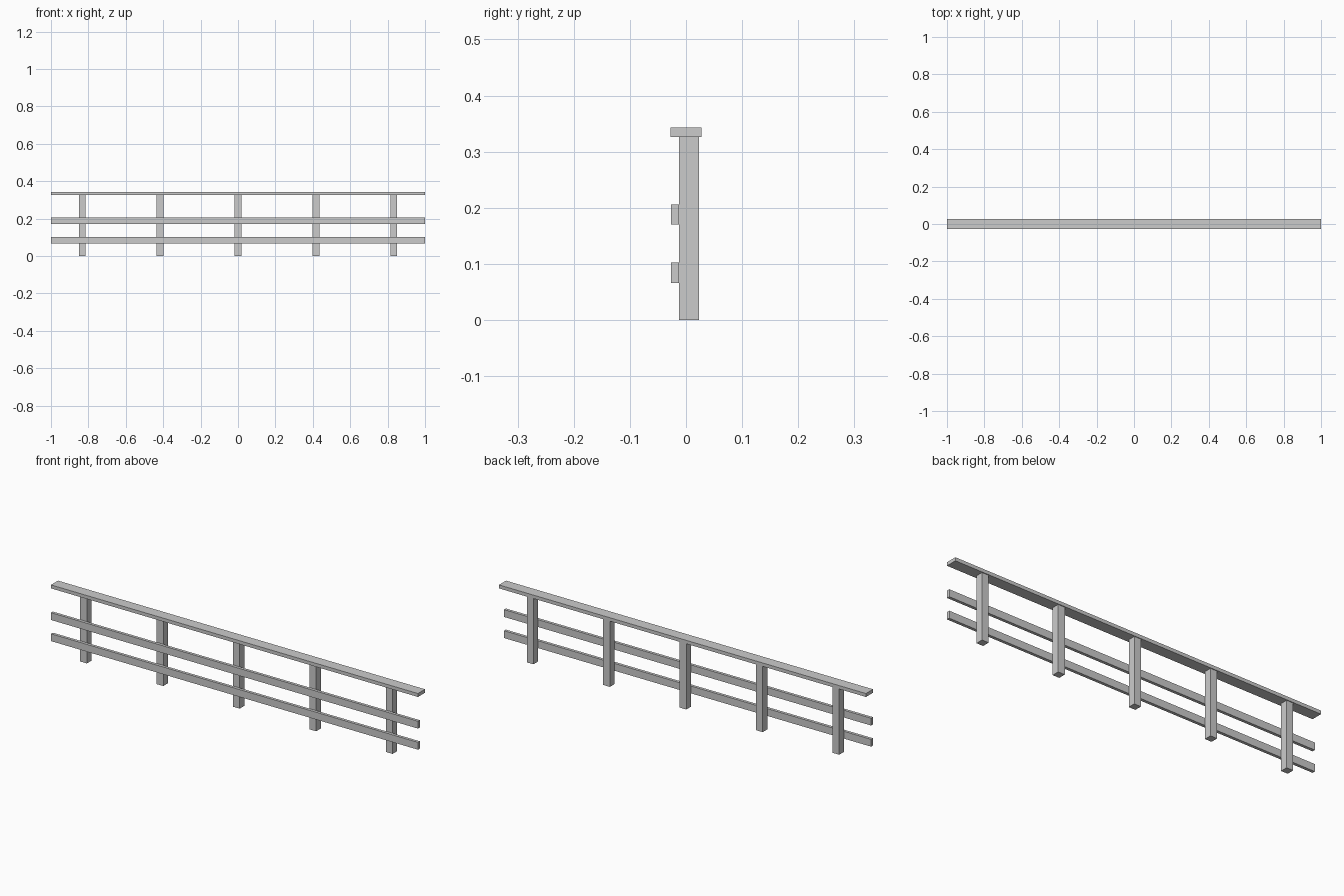
import bpy

if "Cube" in bpy.data.objects:
    bpy.data.objects.remove(bpy.data.objects["Cube"])


def box(name, x, y, z):
    """Axis-aligned box from (min, max) ranges."""
    spans = (x, y, z)
    bpy.ops.mesh.primitive_cube_add(size=1, location=[(a + b) / 2 for a, b in spans])
    ob = bpy.context.object
    ob.name = name
    ob.scale = [b - a for a, b in spans]
    bpy.ops.object.transform_apply(location=False, rotation=False, scale=True)
    return ob


# Upright posts, evenly spaced
for i in range(5):
    cx = (i - 2) * 0.4165
    box(f"post_{i + 1}", (cx - 0.018, cx + 0.018), (-0.0125, 0.0235), (0, 0.326))

# Horizontal rails on the front of the posts
box("lower_rail", (-1, 1), (-0.027, -0.0125), (0.066, 0.102))
box("middle_rail", (-1, 1), (-0.027, -0.0125), (0.170, 0.206))

# Flat handrail capping the posts
box("top_handrail", (-1, 1), (-0.0275, 0.0275), (0.326, 0.343))
